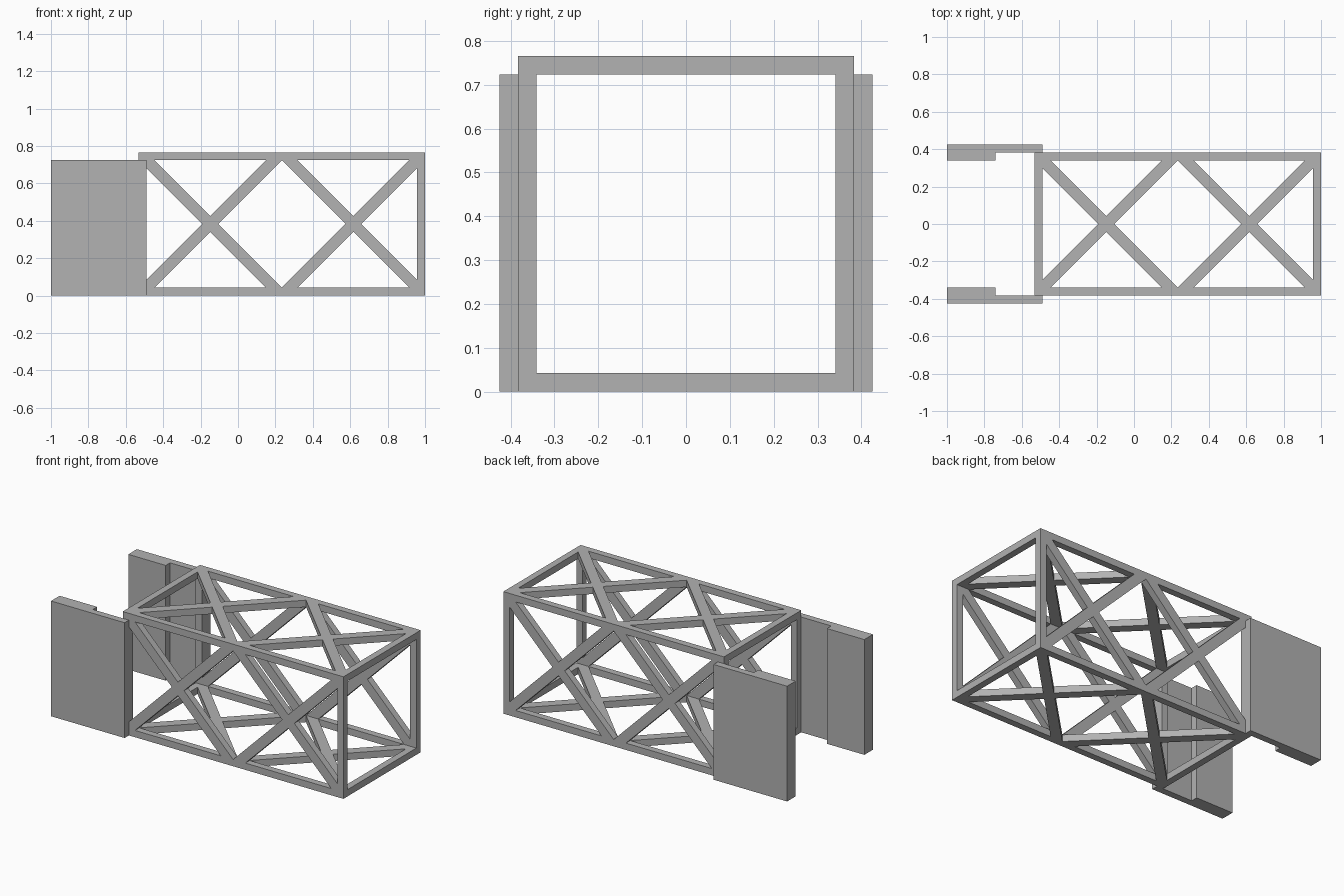
import bpy
import bmesh
from mathutils import Vector

if "Cube" in bpy.data.objects:
    bpy.data.objects.remove(bpy.data.objects["Cube"], do_unlink=True)

CELL = 0.766            # truss bay size
HALF = CELL / 2
BAR = 0.0426            # rail thickness and diagonal half-width
X_END = 1.0
X_MID = X_END - CELL
X_START = X_END - 2 * CELL

metal = bpy.data.materials.new("plain grey")
metal.use_nodes = True
GREY = (0.445, 0.445, 0.445, 1)
metal.diffuse_color = GREY
metal.node_tree.nodes["Principled BSDF"].inputs["Base Color"].default_value = GREY


def extrude_shapes(name, shapes, place, low, high):
    """Object made of 2D outlines extruded between two depths."""
    bm = bmesh.new()
    for outline in shapes:
        face = bm.faces.new([bm.verts.new(place(u, v, low)) for u, v in outline])
        new = bmesh.ops.extrude_face_region(bm, geom=[face], use_keep_orig=True)
        shift = Vector(place(0, 0, high)) - Vector(place(0, 0, low))
        verts = [g for g in new["geom"] if isinstance(g, bmesh.types.BMVert)]
        bmesh.ops.translate(bm, verts=verts, vec=shift)
    bmesh.ops.recalc_face_normals(bm, faces=bm.faces)
    mesh = bpy.data.meshes.new(name)
    bm.to_mesh(mesh)
    bm.free()
    mesh.materials.append(metal)
    obj = bpy.data.objects.new(name, mesh)
    bpy.context.scene.collection.objects.link(obj)
    return obj


def rectangle(u0, u1, v0, v1):
    return [(u0, v0), (u1, v0), (u1, v1), (u0, v1)]


def along_x(u, v, d):
    return (d, u, v + HALF)


def along_y(u, v, d):
    return (u, d, v + HALF)


def along_z(u, v, d):
    return (u, v, d + HALF)


# Openings left between the crossed diagonals of a two-bay panel
inner = HALF - BAR
reach = inner - BAR
windows = []
for side in (-1, 1):
    centre = X_MID + side * HALF
    for up in (-1, 1):
        windows.append([(centre - reach, up * inner), (centre + reach, up * inner),
                        (centre, up * BAR)])
    outer = centre + side * inner
    windows.append([(outer, -reach), (outer, reach), (centre + side * BAR, 0)])
windows.append([(X_MID - HALF + BAR, 0), (X_MID, -inner),
                (X_MID + HALF - BAR, 0), (X_MID, inner)])

# Truss: a solid block hollowed lengthwise, then pierced through both pairs of sides
truss = extrude_shapes("truss_frame", [rectangle(-HALF, HALF, -HALF, HALF)],
                       along_x, X_START, X_END)
cutters = [
    extrude_shapes("tunnel_cutter", [rectangle(-inner, inner, -inner, inner)],
                   along_x, X_START - 1, X_END + 1),
    extrude_shapes("side_window_cutter", windows, along_y, -1, 1),
    extrude_shapes("top_window_cutter", windows, along_z, -1, 1),
]
for cutter in cutters:
    cutter.hide_render = True
    cut = truss.modifiers.new(cutter.name, "BOOLEAN")
    cut.operation = "DIFFERENCE"
    cut.solver = "EXACT"
    cut.object = cutter

# Bake the cuts and discard the cutters
bpy.context.view_layer.update()
graph = bpy.context.evaluated_depsgraph_get()
baked = bpy.data.meshes.new_from_object(truss.evaluated_get(graph))
truss.modifiers.clear()
truss.data = baked
baked.name = "truss_frame"
for cutter in cutters:
    bpy.data.objects.remove(cutter, do_unlink=True)

# Mounting plates: L-shaped in plan, thicker towards the free end
PLATE_TOP = CELL - BAR
for name, side in (("front_mounting_plate", -1), ("back_mounting_plate", 1)):
    plan = [(-1, inner), (-0.74, inner), (-0.74, HALF), (X_START + BAR, HALF),
            (X_START + BAR, HALF + BAR), (-1, HALF + BAR)]
    extrude_shapes(name, [[(u, side * v) for u, v in plan]],
                   along_z, -HALF, PLATE_TOP - HALF)
